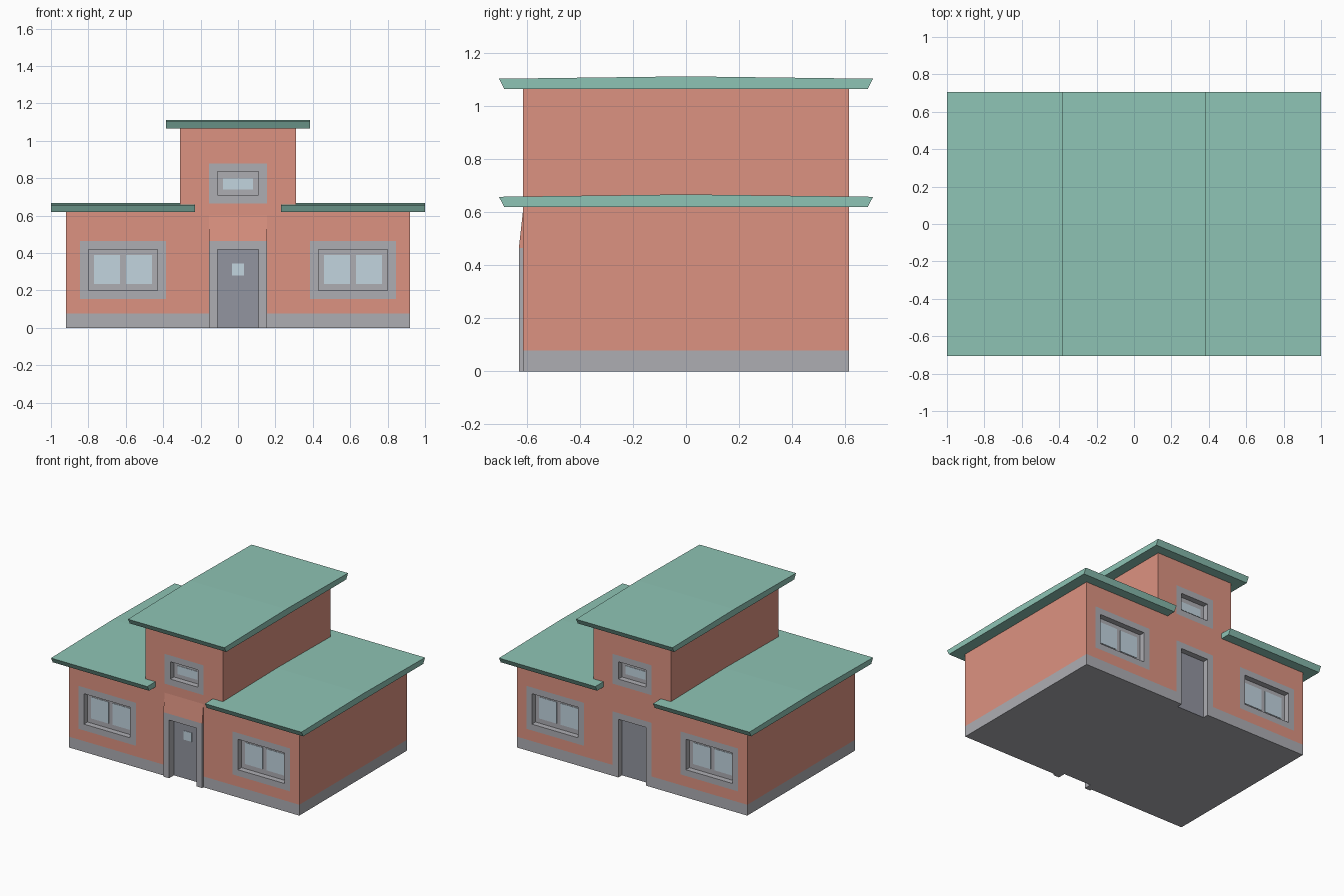
import bpy, bmesh
from mathutils import Vector

if "Cube" in bpy.data.objects:
    bpy.data.objects.remove(bpy.data.objects["Cube"])


def material(name, rgb):
    m = bpy.data.materials.new(name)
    m.diffuse_color = (*rgb, 1)
    m.use_nodes = True
    m.node_tree.nodes["Principled BSDF"].inputs["Base Color"].default_value = m.diffuse_color
    return m


SALMON = material("salmon_plaster", (0.72, 0.29, 0.22))
GREEN = material("green_roof", (0.27, 0.55, 0.46))
TRIM = material("grey_trim", (0.42, 0.42, 0.45))
DOOR = material("door_grey", (0.29, 0.30, 0.35))
GLASS = material("glass", (0.54, 0.66, 0.74))

W, T, D = 0.92, 0.31, 0.615     # wing half width, tower half width, half depth
REC = 0.045                     # recess depth of doors and windows


def finish(name, bm, mat=None):
    bmesh.ops.recalc_face_normals(bm, faces=bm.faces)
    me = bpy.data.meshes.new(name)
    bm.to_mesh(me)
    bm.free()
    ob = bpy.data.objects.new(name, me)
    bpy.context.collection.objects.link(ob)
    if mat:
        me.materials.append(mat)
    return ob


def boxes(name, items, mat=None):
    """One object from boxes given as (x0, x1, y0, y1, z0, z1)."""
    bm = bmesh.new()
    for x0, x1, y0, y1, z0, z1 in items:
        for v in bmesh.ops.create_cube(bm, size=1)["verts"]:
            v.co = Vector((x0 if v.co.x < 0 else x1,
                           y0 if v.co.y < 0 else y1,
                           z0 if v.co.z < 0 else z1))
    return finish(name, bm, mat)


def prism(name, points, axis, a, b, mat):
    """Extrude a profile (xz along y, or yz along x) from a to b."""
    bm = bmesh.new()
    put = (lambda p: (a, *p)) if axis == "x" else (lambda p: (p[0], a, p[1]))
    face = bm.faces.new([bm.verts.new(put(p)) for p in points])
    new = bmesh.ops.extrude_face_region(bm, geom=[face])["geom"]
    step = Vector((b - a, 0, 0) if axis == "x" else (0, b - a, 0))
    bmesh.ops.translate(bm, vec=step, verts=[g for g in new if isinstance(g, bmesh.types.BMVert)])
    return finish(name, bm, mat)


# walls and grey plinth
walls = prism("walls", [(-W, 0.078), (W, 0.078), (W, 0.62), (T, 0.62), (T, 1.065),
                        (-T, 1.065), (-T, 0.62), (-W, 0.62)], "y", -D, D, SALMON)
plinth = boxes("plinth", [(-W, W, -D, D, 0, 0.078)], TRIM)

# openings: name, centre x, trim outer (half width, z0, z1), glass panes (x0, x1, z0, z1)
TW = 0.045
wide = [(-0.155, -0.015, 0.235, 0.39), (0.015, 0.155, 0.235, 0.39)]
openings = [
    ("left_window", -0.615, 0.23, 0.155, 0.465, wide),
    ("right_window", 0.615, 0.23, 0.155, 0.465, wide),
    ("tower_window", 0, 0.155, 0.665, 0.88, [(-0.08, 0.08, 0.74, 0.80)]),
    ("door", 0, 0.155, 0, 0.465, [(-0.033, 0.033, 0.28, 0.345)]),
]

cuts = []
for side, s in (("front", -1), ("back", 1)):
    def ys(inner, outer):
        return tuple(sorted((s * inner, s * outer)))

    back = D - REC
    for name, cx, hw, z0, z1, panes in openings:
        is_door = name == "door"
        cuts.append((cx - hw, cx + hw, *ys(back, D + 0.1), z0 - (0.1 if is_door else 0), z1))
        # surround lining the opening; the front door's stands slightly proud
        y = ys(back, D + (0.015 if is_door and s < 0 else 0))
        a, b = cx - hw, cx + hw
        frame = [(a, a + TW, *y, z0, z1), (b - TW, b, *y, z0, z1),
                 (a + TW, b - TW, *y, z1 - TW, z1)]
        if not is_door:
            frame.append((a + TW, b - TW, *y, z0, z0 + TW))
        boxes(f"{side}_{name}_surround", frame, TRIM)
        # door leaf or window sash
        boxes(f"{side}_{name}_panel",
              [(a + TW, b - TW, *ys(back, back + 0.004), z0 + (0 if is_door else TW), z1 - TW)],
              DOOR if is_door else TRIM)
        # glass, missing on the back door
        if not (is_door and s > 0):
            boxes(f"{side}_{name}_glass",
                  [(cx + p[0], cx + p[1], *ys(back + 0.004, back + 0.007), p[2], p[3])
                   for p in panes], GLASS)

# sloped plaster above the front door surround
prism("door_hood_slope", [(-D - 0.015, 0.465), (-D, 0.465), (-D, 0.6)], "x", -0.155, 0.155, SALMON)

# cut the openings
cutter = boxes("opening_cutter", cuts)
for ob in (walls, plinth):
    mod = ob.modifiers.new("openings", "BOOLEAN")
    mod.operation, mod.solver, mod.object = "DIFFERENCE", "EXACT", cutter
    bpy.context.view_layer.objects.active = ob
    bpy.ops.object.modifier_apply(modifier=mod.name)
bpy.data.objects.remove(cutter)


# roofs: slightly crowned slabs with slanted front and back eaves
def roof_profile(z):
    return [(-0.685, z), (0.685, z), (0.705, z + 0.038), (0, z + 0.047), (-0.705, z + 0.038)]


prism("tower_roof", roof_profile(1.065), "x", -0.385, 0.385, GREEN)
for side, s in (("left", -1), ("right", 1)):
    prism(f"{side}_wing_roof", roof_profile(0.62), "x", s * T, s * 1.0, GREEN)
    # eave ends that wrap in front of and behind the tower
    for end, e in (("front", -1), ("back", 1)):
        prism(f"{side}_{end}_eave_return",
              [(e * 0.685, 0.62), (e * 0.705, 0.658), (e * D, 0.659), (e * D, 0.62)],
              "x", s * 0.23, s * T, GREEN)
